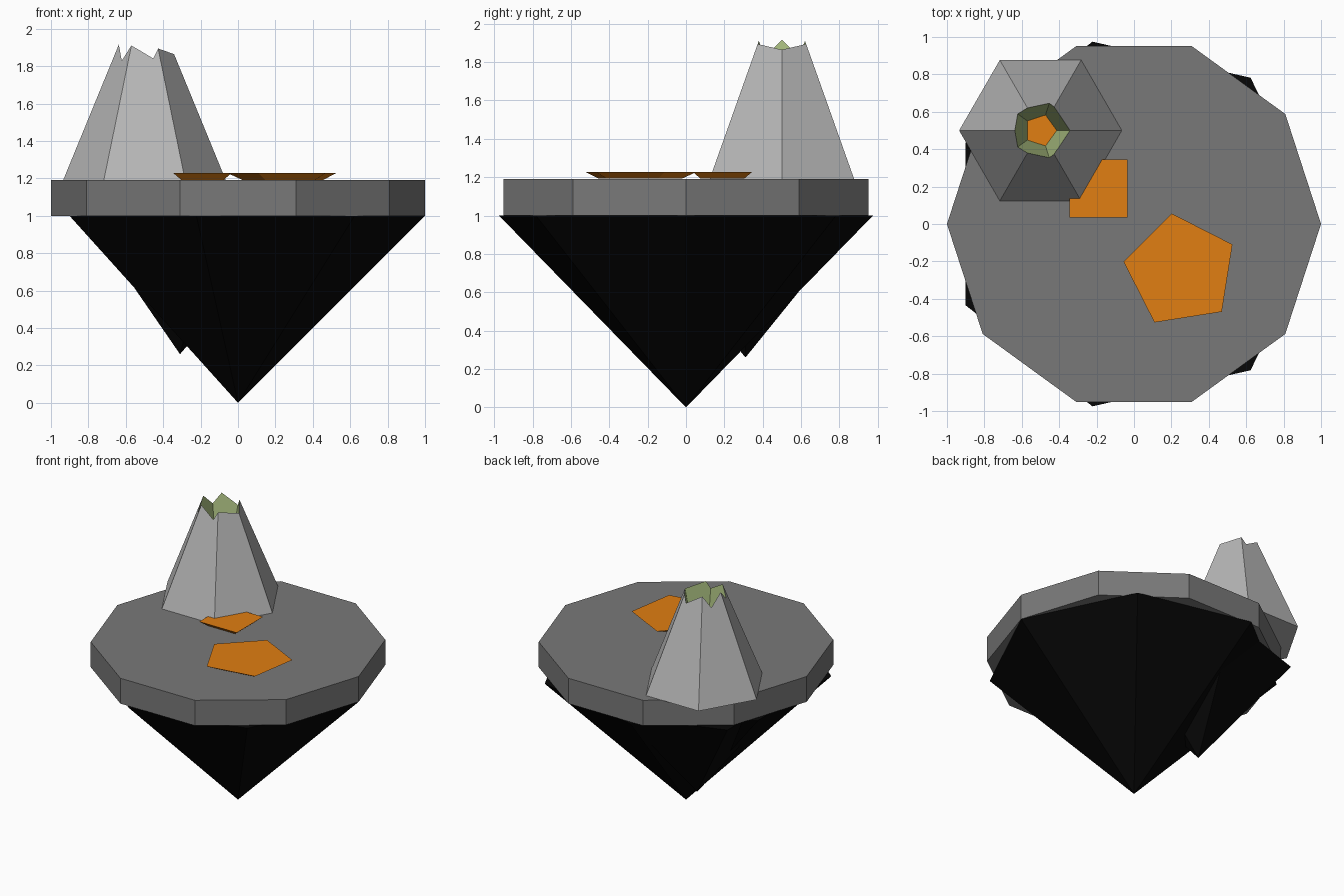
import bpy
import bmesh
import math

if "Cube" in bpy.data.objects:
    bpy.data.objects.remove(bpy.data.objects["Cube"], do_unlink=True)


def material(name, rgb):
    mat = bpy.data.materials.new(name)
    mat.use_nodes = True
    mat.diffuse_color = (*rgb, 1)
    mat.node_tree.nodes["Principled BSDF"].inputs["Base Color"].default_value = (*rgb, 1)
    return mat


rock_black = material("rock_black", (0.002, 0.002, 0.002))
ground_grey = material("ground_grey", (0.19, 0.19, 0.19))
stone_grey = material("stone_grey", (0.47, 0.47, 0.47))
crater_green = material("crater_green", (0.39, 0.50, 0.21))
lava_orange = material("lava_orange", (0.75, 0.21, 0.006))


def frustum(name, sides, centre, z0, r0, z1, r1, mats, turn=0.0):
    """Vertical n-sided frustum or point, first corner at angle turn (degrees)."""
    bm = bmesh.new()
    rings = []
    for z, r in ((z0, r0), (z1, r1)):
        count = sides if r > 0 else 1
        rings.append([bm.verts.new((
            centre[0] + r * math.cos(math.radians(turn) + math.tau * i / sides),
            centre[1] + r * math.sin(math.radians(turn) + math.tau * i / sides), z))
            for i in range(count)])
    low, high = rings
    for i in range(sides):
        j = (i + 1) % sides
        if len(low) == 1:
            bm.faces.new((low[0], high[j], high[i]))
        else:
            bm.faces.new((low[i], low[j], high[j], high[i]))
    if len(low) > 1:
        bm.faces.new(low[::-1])
    bm.faces.new(high)
    bmesh.ops.recalc_face_normals(bm, faces=bm.faces)
    mesh = bpy.data.meshes.new(name)
    bm.to_mesh(mesh)
    bm.free()
    for mat in mats:
        mesh.materials.append(mat)
    obj = bpy.data.objects.new(name, mesh)
    bpy.context.scene.collection.objects.link(obj)
    return obj


# Floating island: ground slab and the two rock points under it
frustum("ground_slab", 10, (0, 0), 1.0, 1.0, 1.19, 1.0, [ground_grey])
frustum("main_rock", 7, (0, 0), 0.0, 0.0, 1.0, 1.0, [rock_black])
frustum("side_rock", 5, (-0.31, 0.31), 0.26, 0.0, 1.0, 0.63, [rock_black])

# Lava pools
frustum("large_pool", 5, (0.25, -0.25), 1.192, 0.23, 1.228, 0.31, [lava_orange], 99)
frustum("small_pool", 4, (-0.19, 0.19), 1.192, 0.16, 1.228, 0.22, [lava_orange], 45)

# Volcano, with a five-sided crater cut that leaves a jagged rim
volcano_mats = [stone_grey, crater_green, lava_orange]
volcano = frustum("volcano", 6, (-0.5, 0.5), 1.19, 0.435, 2.05, 0.082, volcano_mats)
cutter = frustum("crater_cutter", 5, (-0.5, 0.5), 1.54, 0.087, 2.2, 0.232, volcano_mats)
cutter.hide_render = True
for face in cutter.data.polygons:
    face.material_index = 2 if face.normal.z < -0.9 else 1

cut = volcano.modifiers.new("crater", "BOOLEAN")
cut.operation = "DIFFERENCE"
cut.solver = "EXACT"
cut.material_mode = "INDEX"
cut.object = cutter
bpy.context.view_layer.objects.active = volcano
bpy.ops.object.modifier_apply(modifier=cut.name)
bpy.data.objects.remove(cutter, do_unlink=True)
